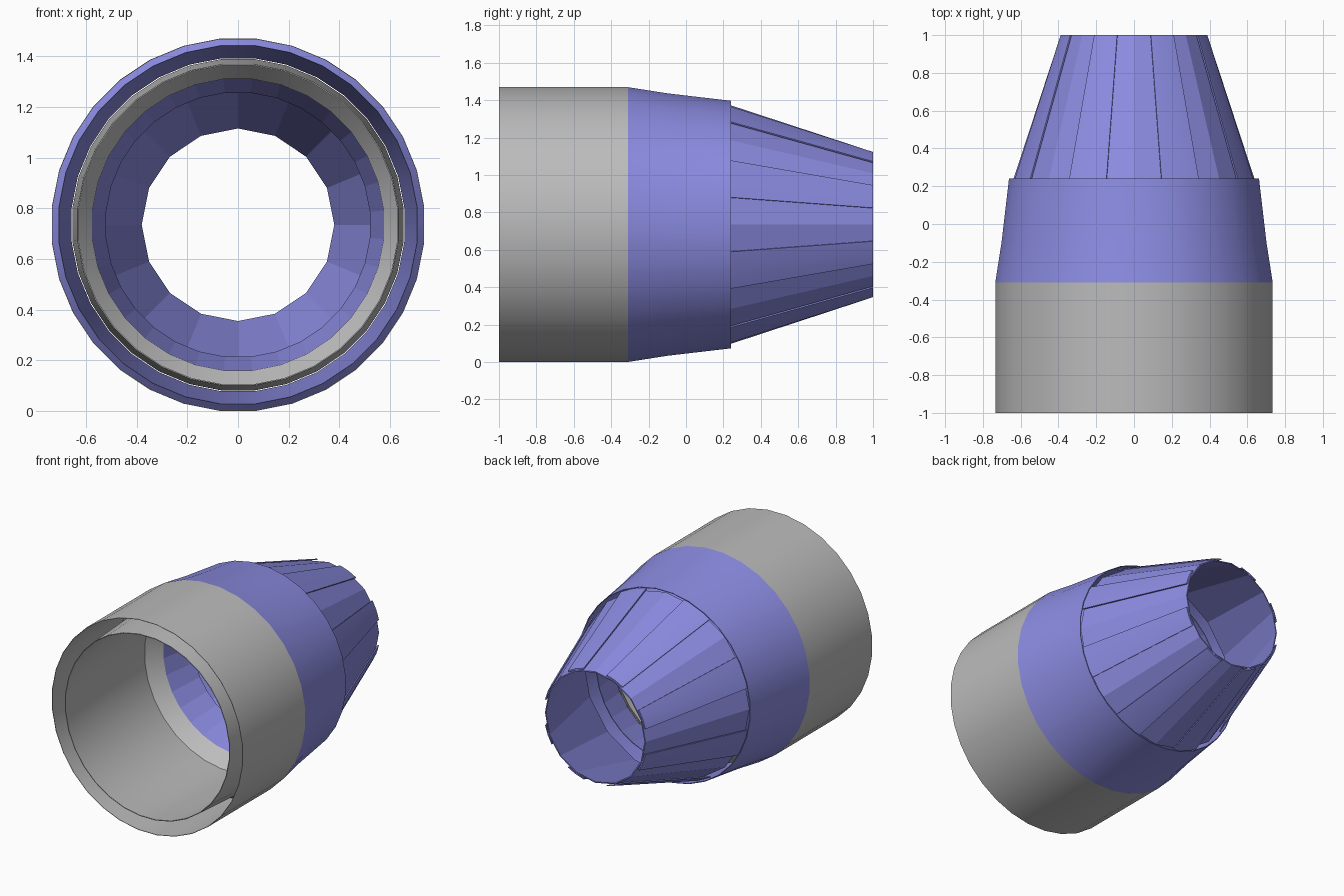
import bpy
import bmesh
from math import sin, cos, pi, radians

if "Cube" in bpy.data.objects:
    bpy.data.objects.remove(bpy.data.objects["Cube"])

CENTRE_Z = 0.735
WALL = 0.005


def make_material(name, colour):
    mat = bpy.data.materials.new(name)
    mat.use_nodes = True
    mat.diffuse_color = colour
    mat.node_tree.nodes["Principled BSDF"].inputs["Base Color"].default_value = colour
    return mat


grey = make_material("grey metal", (0.5, 0.5, 0.5, 1))
blue = make_material("blue metal", (0.26, 0.26, 0.76, 1))


def wall(line, thick=WALL):
    """Closed section of a thin wall whose outside follows line of (y, radius)."""
    return line + [(y, r - thick) for y, r in reversed(line)]


def sweep(name, section, angles, mat, full=True, smooth=25):
    """Sweep a closed (y, radius) section around the long axis."""
    bm = bmesh.new()
    rings = [[bm.verts.new((r * sin(a), y, CENTRE_Z + r * cos(a))) for y, r in section]
             for a in angles]
    n = len(section)
    pairs = list(zip(rings, rings[1:]))
    if full:
        pairs.append((rings[-1], rings[0]))
    else:
        bm.faces.new(rings[0])
        bm.faces.new(rings[-1])
    for a, b in pairs:
        for i in range(n):
            j = (i + 1) % n
            bm.faces.new((a[i], a[j], b[j], b[i]))
    bmesh.ops.recalc_face_normals(bm, faces=bm.faces)
    mesh = bpy.data.meshes.new(name)
    bm.to_mesh(mesh)
    bm.free()
    mesh.materials.append(mat)
    obj = bpy.data.objects.new(name, mesh)
    bpy.context.collection.objects.link(obj)
    if smooth:
        bpy.ops.object.select_all(action="DESELECT")
        obj.select_set(True)
        bpy.context.view_layer.objects.active = obj
        bpy.ops.object.shade_smooth_by_angle(angle=radians(smooth))
    return obj


round32 = [2 * pi * (i + 0.5) / 32 for i in range(32)]
round16 = [2 * pi * i / 16 for i in range(16)]

# Outer casing
sweep("outer_casing", wall([(-1, 0.738), (-0.31, 0.738)], 0.003), round32, grey)

# Tapered shroud with a chamfered front lip
sweep("shroud", [(-0.31, 0.738), (-0.1, 0.705), (0.24, 0.665),
                 (0.24, 0.66), (-0.1, 0.69), (-0.34, 0.71)], round32, blue)

# Inner duct, narrowing sharply at its rear end
sweep("inner_duct", wall([(-1, 0.637), (-0.6, 0.657), (-0.1, 0.657), (0.0, 0.583)]),
      round32, grey)

# Throat ring behind the duct
sweep("throat_ring", wall([(0.0, 0.584), (0.24, 0.528)]), round32, blue, smooth=0)

# Exhaust cone with overlapping petals
sweep("exhaust_cone", wall([(0.22, 0.644), (1, 0.388)], 0.008), round16, blue, smooth=0)
petal = wall([(0.22, 0.654), (1, 0.398)], 0.009)
for k in range(8):
    mid = 2 * pi * (k + 0.5) / 8
    half = radians(9.5)
    sweep(f"petal_{k + 1}", petal, [mid - half, mid, mid + half], blue, full=False)
